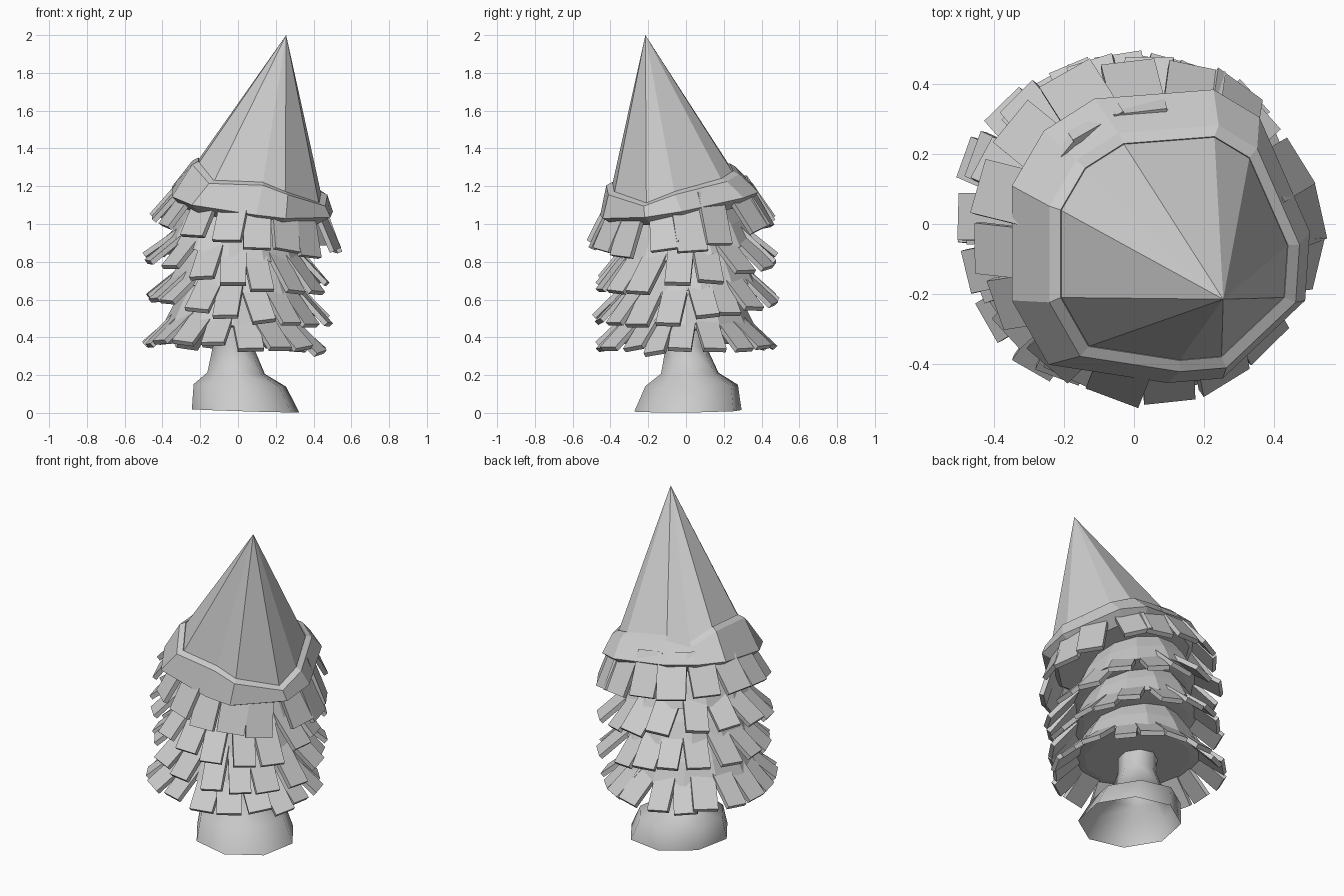
import bpy, bmesh, math, random
from mathutils import Vector

random.seed(4)
if "Cube" in bpy.data.objects:
    bpy.data.objects.remove(bpy.data.objects["Cube"])

grey = bpy.data.materials.new("plain_grey")
grey.use_nodes = True
colour = (0.6, 0.6, 0.6, 1)
grey.diffuse_color = colour
grey.node_tree.nodes["Principled BSDF"].inputs["Base Color"].default_value = colour


def finish(name, bm):
    bmesh.ops.recalc_face_normals(bm, faces=bm.faces)
    mesh = bpy.data.meshes.new(name)
    bm.to_mesh(mesh)
    bm.free()
    mesh.materials.append(grey)
    ob = bpy.data.objects.new(name, mesh)
    bpy.context.collection.objects.link(ob)
    return ob


def tilted(x, y, z, slope):
    """Point on a plane through height z, leaning by slope in x and y."""
    return Vector((x, y, z + slope[0] * x + slope[1] * y))


def circle(sides, r, centre, z, slope, turn=0.0):
    angles = [math.tau * i / sides + turn for i in range(sides)]
    return [tilted(centre[0] + r * math.cos(a), centre[1] + r * math.sin(a), z, slope)
            for a in angles]


def loft(bm, rings, apex=None, close_bottom=True):
    """Skin a stack of rings, with a flat cap or an apex at the start."""
    loops = [[bm.verts.new(p) for p in ring] for ring in rings]
    n = len(loops[0])
    for a, b in zip(loops, loops[1:]):
        for i in range(n):
            j = (i + 1) % n
            bm.faces.new((a[i], a[j], b[j], b[i]))
    if apex is None:
        bm.faces.new(loops[0])
    else:
        tip = bm.verts.new(apex)
        for i in range(n):
            bm.faces.new((tip, loops[0][i], loops[0][(i + 1) % n]))
    if close_bottom:
        bm.faces.new(loops[-1][::-1])


def shingle(bm, root, tip, side, width, thick):
    """A flat slab running from root to tip."""
    along = (tip - root).normalized()
    side = (side - along * side.dot(along)).normalized()
    inward = along.cross(side)
    if inward.z > 0:
        inward = -inward
    v = []
    for p in (root, tip):
        for s, d in ((-1, 0), (1, 0), (1, 1), (-1, 1)):
            v.append(bm.verts.new(p + side * s * width / 2 + inward * d * thick))
    bm.faces.new(v[:4])
    bm.faces.new(v[4:])
    for i in range(4):
        j = (i + 1) % 4
        bm.faces.new((v[i], v[j], v[4 + j], v[4 + i]))


def fringe(name, count, width, root, tip, phase):
    """Ring of slabs; root and tip are (radius, centre, height, slope)."""
    bm = bmesh.new()
    for i in range(count):
        a = math.tau * (i + phase + random.uniform(-0.1, 0.1)) / count
        ends = []
        for k, (r, c, z, slope) in enumerate((root, tip)):
            b = a + k * random.uniform(-0.06, 0.06)
            rr = r + k * random.uniform(-0.015, 0.015)
            zz = z + k * random.uniform(-0.015, 0.015)
            ends.append(tilted(c[0] + rr * math.cos(b), c[1] + rr * math.sin(b), zz, slope))
        b = a + random.uniform(-0.1, 0.1)
        side = Vector((-math.sin(b), math.cos(b), random.uniform(-0.15, 0.15)))
        shingle(bm, *ends, side, width * random.uniform(0.92, 1.08), 0.027)
    finish(name, bm)


# Trunk with a flared, open foot
bm = bmesh.new()
lean = (-0.03, 0.01)
loft(bm, [circle(8, r, (x, y), z, lean, 0.2) for r, x, y, z in (
    (0.11, -0.03, 0, 0.55), (0.11, -0.025, 0, 0.35), (0.155, -0.01, 0.02, 0.21),
    (0.25, 0.01, 0.03, 0.145), (0.29, 0.04, 0.01, 0.012))], close_bottom=False)
trunk = finish("trunk", bm)
bpy.context.view_layer.objects.active = trunk
trunk.select_set(True)
bpy.ops.object.shade_smooth_by_angle(angle=math.radians(60))
trunk.select_set(False)

# Three leafy tiers: name, hem height, tip height, tip centre, slope, slab count
tiers = (
    ("lower", 0.46, 0.355, (-0.025, 0.0), (-0.05, 0.0), 18),
    ("middle", 0.67, 0.56, (0.0, 0.01), (-0.13, 0.1), 17),
    ("upper", 0.87, 0.755, (-0.005, -0.005), (-0.15, 0.14), 16),
)
for k, (name, hem, low, centre, slope, count) in enumerate(tiers):
    bm = bmesh.new()
    loft(bm, [circle(12, r, centre, hem + dz, slope, 0.2 * k) for r, dz in (
        (0.22, 0.25), (0.305, 0.12), (0.365, 0.0), (0.3, -0.01))])
    finish(name + "_tier", bm)
    fringe(name + "_tier_leaves", count, 0.13, (0.29, centre, hem + 0.075, slope),
           (0.487, centre, low, slope), 0.4 * k)

# Leaning top cone, with a lip and a skirt that follow its uneven rim
rim = [Vector(p) for p in (
    (-0.21, 0.04, 1.34), (-0.14, 0.16, 1.27), (-0.03, 0.23, 1.31), (0.23, 0.25, 1.27),
    (0.33, 0.19, 1.23), (0.44, -0.06, 1.16), (0.43, -0.21, 1.1), (0.25, -0.38, 1.16),
    (0.13, -0.39, 1.21), (-0.13, -0.35, 1.22), (-0.21, -0.21, 1.32))]
mid = Vector((0.11, -0.07, 0))


def rim_ring(scale, lift):
    """The rim itself, widened and raised."""
    return [mid + Vector(((p.x - mid.x) * scale, (p.y - mid.y) * scale, p.z + lift)) for p in rim]


def skirt_ring(scale, centre, z, slope):
    """The rim outline laid on a leaning plane."""
    return [tilted(centre[0] + (p.x - mid.x) * scale, centre[1] + (p.y - mid.y) * scale, z, slope)
            for p in rim]


bm = bmesh.new()
loft(bm, [rim_ring(1.0, 0), rim_ring(0.95, -0.08)], apex=(0.255, -0.215, 2.0))
finish("top_cone", bm)

bm = bmesh.new()
skirt_slope = (-0.13, 0.165)
loft(bm, [rim_ring(0.97, -0.02), rim_ring(1.0, 0.012), rim_ring(1.1, -0.005),
          skirt_ring(1.31, (0.07, -0.035), 1.135, skirt_slope),
          skirt_ring(1.1, (0.06, -0.03), 1.08, skirt_slope)])
finish("top_skirt", bm)
fringe("top_skirt_leaves", 16, 0.158, (0.36, (0.07, -0.035), 1.2, skirt_slope),
       (0.49, (0.035, -0.015), 0.96, (-0.175, 0.14)), 0.3)
